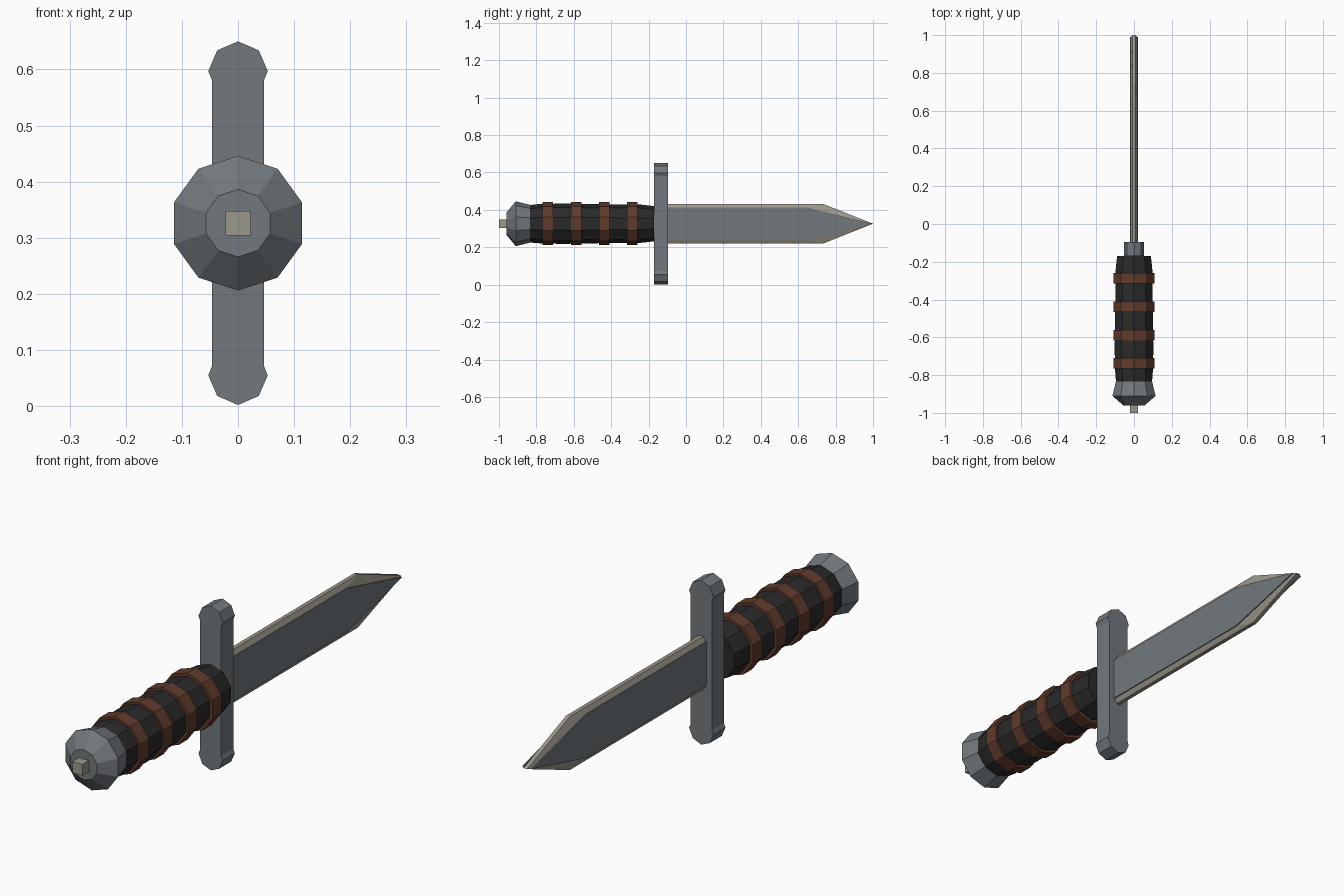
import bpy, bmesh, math

cube = bpy.data.objects.get("Cube")
if cube:
    bpy.data.objects.remove(cube, do_unlink=True)

MID = 0.326  # height of the long axis


def material(name, rgb):
    m = bpy.data.materials.new(name)
    m.use_nodes = True
    m.diffuse_color = (*rgb, 1)
    bsdf = next(n for n in m.node_tree.nodes if n.type == 'BSDF_PRINCIPLED')
    bsdf.inputs["Base Color"].default_value = (*rgb, 1)
    return m


steel = material("steel grey", (0.17, 0.19, 0.21))
edge_metal = material("pale edge metal", (0.33, 0.31, 0.26))
black = material("black grip", (0.023, 0.023, 0.023))
brown = material("brown leather", (0.12, 0.045, 0.025))


def loft(name, rings, mat):
    """Skin a list of equal-length point rings and cap both ends."""
    bm = bmesh.new()
    loops = [[bm.verts.new(p) for p in ring] for ring in rings]
    n = len(loops[0])
    for a, b in zip(loops, loops[1:]):
        for i in range(n):
            j = (i + 1) % n
            bm.faces.new((a[i], a[j], b[j], b[i]))
    bm.faces.new(loops[0])
    bm.faces.new(loops[-1])
    bmesh.ops.recalc_face_normals(bm, faces=bm.faces)
    mesh = bpy.data.meshes.new(name)
    bm.to_mesh(mesh)
    bm.free()
    mesh.materials.append(mat)
    obj = bpy.data.objects.new(name, mesh)
    bpy.context.collection.objects.link(obj)
    return obj


def lathe(name, profile, mat, sides=10):
    """Faceted turning along y from (y, radius) pairs."""
    angles = [math.tau * i / sides for i in range(sides)]
    return loft(name, [[(r * math.sin(a), y, MID + r * math.cos(a)) for a in angles]
                       for y, r in profile], mat)


def blade_outline(x, half, shoulder, tip):
    """Pointed outline across the blade at one x position."""
    return [(x, -0.12, MID - half), (x, shoulder, MID - half), (x, tip, MID),
            (x, shoulder, MID + half), (x, -0.12, MID + half)]


# Blade: thin sharpened edge around a thicker flat core
loft("blade_edge", [blade_outline(-0.018, 0.086, 0.65, 0.99),
                    blade_outline(-0.008, 0.105, 0.735, 1.0),
                    blade_outline(0.008, 0.105, 0.735, 1.0),
                    blade_outline(0.018, 0.086, 0.65, 0.99)], edge_metal)
loft("blade_core", [blade_outline(x, 0.086, 0.65, 0.99) for x in (-0.022, 0.022)], steel)

# Crossguard: flat bar with rounded, flared ends
quarter = [(0.046, 0.254), (0.053, 0.271), (0.037, 0.308), (0, 0.324)]
half = quarter + [(-x, z) for x, z in reversed(quarter[:-1])]
outline = half + [(-x, -z) for x, z in half]
loft("crossguard", [[(x, y, MID + z) for x, z in outline] for y in (-0.17, -0.095)], steel)

# Grip with four leather bands
lathe("grip", [(-0.85, 0.098), (-0.80, 0.104), (-0.665, 0.108), (-0.515, 0.105),
               (-0.36, 0.103), (-0.25, 0.103), (-0.17, 0.094)], black)
for i in range(4):
    y = -0.738 + 0.15 * i
    lathe(f"grip_band_{i + 1}", [(y - 0.028, 0.115), (y + 0.028, 0.115)], brown)

# Pommel and the square tang end behind it
lathe("pommel", [(-0.96, 0.06), (-0.91, 0.12), (-0.835, 0.101)], steel)
s = 0.022
loft("tang_end", [[(-s, y, MID - s), (s, y, MID - s), (s, y, MID + s), (-s, y, MID + s)]
                  for y in (-1.0, -0.95)], edge_metal)
